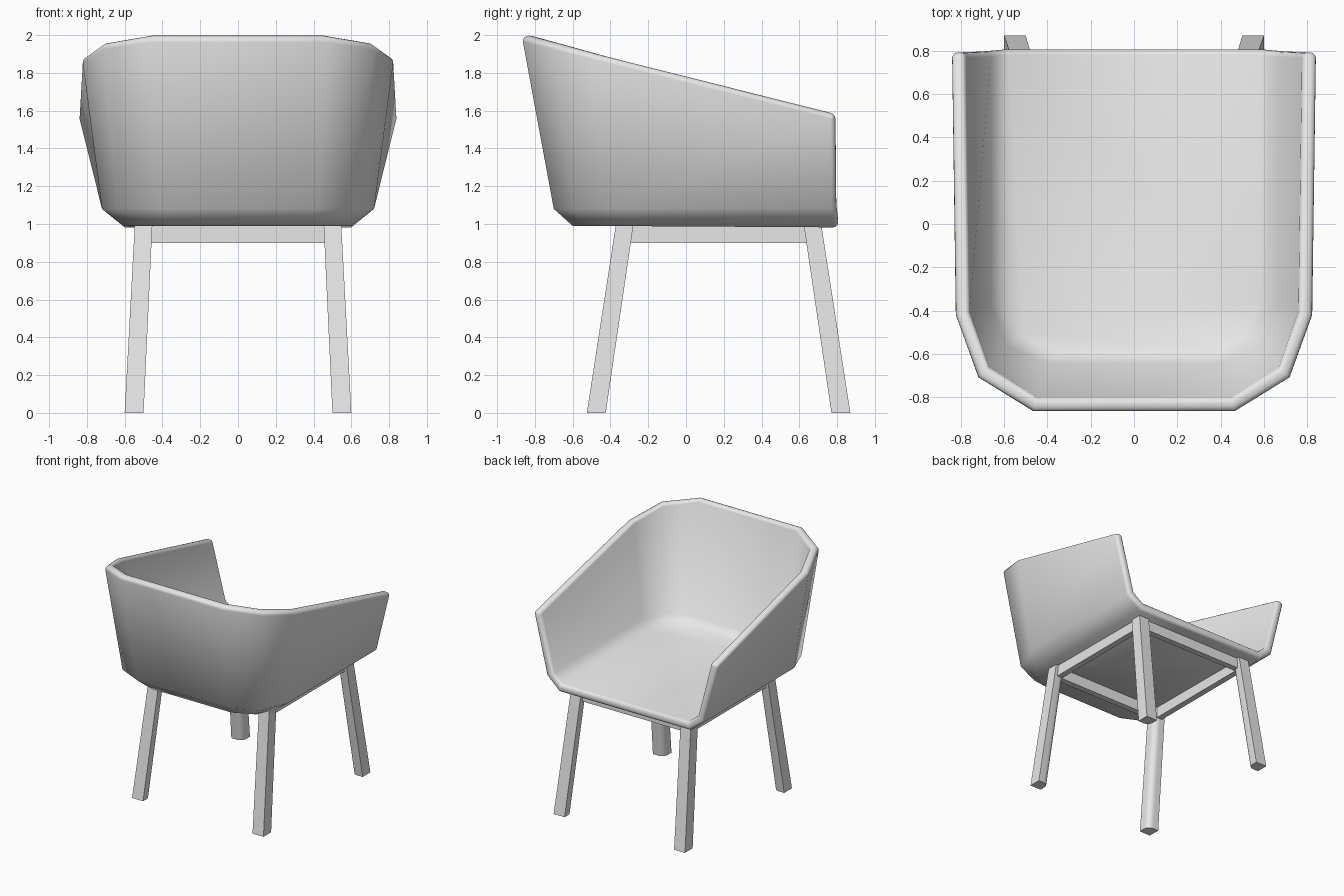
import bpy, bmesh, math
from mathutils import Vector

if "Cube" in bpy.data.objects:
    bpy.data.objects.remove(bpy.data.objects["Cube"])

grey = bpy.data.materials.new("light grey")
grey.diffuse_color = (0.8, 0.8, 0.8, 1)
grey.use_nodes = True
grey.node_tree.nodes["Principled BSDF"].inputs["Base Color"].default_value = grey.diffuse_color


def make_object(name, bm):
    mesh = bpy.data.meshes.new(name)
    bm.to_mesh(mesh)
    bm.free()
    ob = bpy.data.objects.new(name, mesh)
    bpy.context.collection.objects.link(ob)
    mesh.materials.append(grey)
    bpy.ops.object.select_all(action='DESELECT')
    ob.select_set(True)
    bpy.context.view_layer.objects.active = ob
    return ob


# Shell: three U-shaped rings (rim, wall foot, floor edge), half of each, mirrored
def rim_z(y):
    return 1.99 - 0.25 * (y + 0.87)


rim = [(x, y, rim_z(y)) for x, y in
       [(0.845, 0.79), (0.825, -0.42), (0.72, -0.71), (0.465, -0.868)]]
foot = [(x, y, 1.08) for x, y in
        [(0.72, 0.795), (0.72, -0.38), (0.635, -0.60), (0.42, -0.70)]]
floor = [(x, y, 0.987 - 0.006 * y) for x, y in
         [(0.60, 0.805), (0.60, -0.36), (0.53, -0.52), (0.36, -0.60)]]

bm = bmesh.new()
rings = []
for half in (rim, foot, floor):
    pts = half + [(-x, y, z) for x, y, z in reversed(half)]
    rings.append([bm.verts.new(p) for p in pts])
for a, b in zip(rings, rings[1:]):
    for i in range(len(a) - 1):
        bm.faces.new((a[i], a[i + 1], b[i + 1], b[i]))
base = bm.faces.new(rings[-1])
bmesh.ops.recalc_face_normals(bm, faces=bm.faces[:])
base.normal_update()
if base.normal.z > 0:
    bmesh.ops.reverse_faces(bm, faces=bm.faces[:])
shell = make_object("seat_shell", bm)
solid = shell.modifiers.new("thickness", 'SOLIDIFY')
solid.thickness = 0.065
solid.offset = -1
solid.use_even_offset = True
bev = shell.modifiers.new("rounded rim", 'BEVEL')
bev.width = 0.025
bev.segments = 3
bev.limit_method = 'ANGLE'
bev.angle_limit = math.radians(55)
bpy.ops.object.modifier_apply(modifier="thickness")
bpy.ops.object.modifier_apply(modifier="rounded rim")
bpy.ops.object.shade_smooth_by_angle(angle=math.radians(50))


# Legs: splayed square posts with a rounded inner corner
def leg(name, sx, y_foot, y_top, inward):
    s, steps = 0.05, 6
    section = [(s, -s), (s, s), (-s, s)]          # outer corner is (+, +)
    r = 0.05
    for i in range(steps + 1):
        a = math.pi + i * math.pi / 2 / steps
        section.append((-s + r + r * math.cos(a), -s + r + r * math.sin(a)))
    bm = bmesh.new()
    loops = []
    for z, cx, cy, k in ((0, 0.55, y_foot, 1), (0.995, 0.50, y_top, 0.93)):
        loops.append([bm.verts.new((sx * (cx + u * k), cy - inward * v * k, z))
                      for u, v in section])
    n = len(section)
    for i in range(n):
        j = (i + 1) % n
        bm.faces.new((loops[0][i], loops[0][j], loops[1][j], loops[1][i]))
    bm.faces.new(loops[0])
    bm.faces.new(loops[1])
    bmesh.ops.recalc_face_normals(bm, faces=bm.faces[:])
    make_object(name, bm)
    bpy.ops.object.shade_smooth_by_angle(angle=math.radians(30))


for sx, side in ((1, "right"), (-1, "left")):
    leg("open_side_leg_" + side, sx, 0.82, 0.67, -1)
    leg("backrest_side_leg_" + side, sx, -0.475, -0.325, 1)


# Rails under the seat, between the legs
def rail(name, centre, size):
    bm = bmesh.new()
    bmesh.ops.create_cube(bm, size=1)
    for v in bm.verts:
        v.co = Vector([c + p * s for c, p, s in zip(centre, v.co, size)])
    make_object(name, bm)


for sx, side in ((1, "right"), (-1, "left")):
    rail("side_rail_" + side, (sx * 0.5, 0.1725, 0.945), (0.05, 0.93, 0.09))
rail("open_side_rail", (0, 0.67, 0.945), (0.93, 0.05, 0.09))
rail("backrest_side_rail", (0, -0.325, 0.945), (0.93, 0.05, 0.09))
